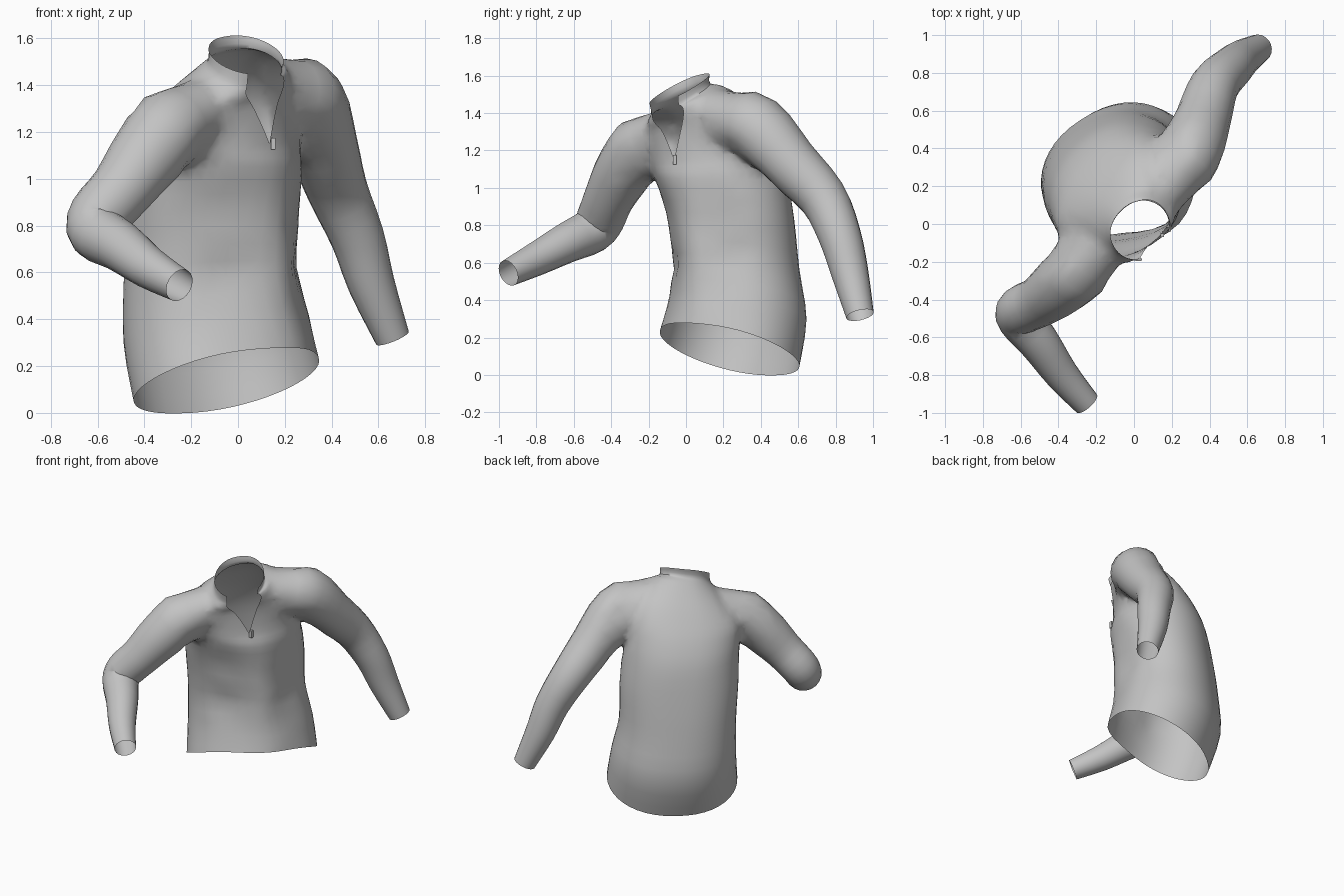
import bpy, bmesh, math
from mathutils import Vector, noise

cube = bpy.data.objects.get("Cube")
if cube:
    bpy.data.objects.remove(cube, do_unlink=True)

fabric = bpy.data.materials.new("grey fabric")
fabric.use_nodes = True
GREY = (0.55, 0.55, 0.55, 1)
fabric.diffuse_color = GREY
fabric.node_tree.nodes["Principled BSDF"].inputs["Base Color"].default_value = GREY
BODY, CAP, SLEEVE = 0, 1, 2


def refine(rows, steps):
    """Catmull-Rom interpolation of a short table."""
    out = []
    for i in range(len(rows) - 1):
        quad = [rows[max(0, min(len(rows) - 1, i + k))] for k in (-1, 0, 1, 2)]
        for s in range(steps):
            t = s / steps
            out.append([b + 0.5 * t * (c - a + t * (2*a - 5*b + 4*c - d + t * (3*(b - c) + d - a)))
                        for a, b, c, d in zip(*quad)])
    return out + [list(rows[-1])]


def skin(bm, rings, closed, index):
    for a, b in zip(rings, rings[1:]):
        n = len(a)
        for i in range(n if closed else n - 1):
            j = (i + 1) % n
            bm.faces.new((a[i], a[j], b[j], b[i])).material_index = index


def cap(bm, loop, centre):
    mid = bm.verts.new(centre)
    for a, b in zip(loop, loop[1:] + loop[:1]):
        bm.faces.new((a, b, mid)).material_index = CAP


def finish(bm, name, slots=1):
    bmesh.ops.recalc_face_normals(bm, faces=bm.faces)
    mesh = bpy.data.meshes.new(name)
    bm.to_mesh(mesh)
    bm.free()
    ob = bpy.data.objects.new(name, mesh)
    bpy.context.collection.objects.link(ob)
    for _ in range(slots):
        mesh.materials.append(fabric)
    return ob


# Torso and collar: z, centre x, centre y, half width, half depth, facing,
# front ridge, front tilt, side tilt, neck gap
TORSO = [
    (.138, -.05, .233, .435, .315, 39, .05, .14, .01, 0),
    (.36, -.095, .279, .415, .33, 34, .06, .09, .01, 0),
    (.60, -.118, .268, .39, .305, 33, .08, .05, 0, 0),
    (.85, -.108, .236, .395, .30, 36, .07, .02, 0, 0),
    (1.05, -.088, .187, .39, .31, 42, .04, 0, 0, 0),
    (1.17, -.081, .152, .39, .285, 45, .02, -.02, .02, 0),
    (1.30, -.067, .11, .385, .255, 45, .01, 0, .05, 8),
    (1.39, -.030, .058, .33, .215, 45, 0, -.03, .07, 16),
    (1.46, .014, 0, .22, .16, 45, 0, -.06, .06, 28),
    (1.48, .028, -.028, .17, .14, 45, 0, -.07, .04, 34),
    (1.53, .035, -.035, .165, .15, 45, 0, -.075, .035, 38),
]


def build_torso():
    bm = bmesh.new()
    rings, sides = [], 44
    ahead = Vector((1, -1, 0)).normalized()
    for z, cx, cy, hu, hv, facing, ridge, tv, tu, gap in refine(TORSO, 3):
        gap, facing = math.radians(max(gap, 0)), math.radians(facing)
        left = Vector((math.cos(facing), math.sin(facing), 0))
        front = Vector((left.y, -left.x, 0))
        crest = math.radians(45) - facing
        ring = []
        for i in range(sides + 1):
            t = gap + (math.tau - 2 * gap) * i / sides
            s, c = math.sin(t), math.cos(t)
            u = hu * math.copysign(abs(s) ** 0.9, s)
            v = hv * c
            if z < 1.2:
                # Soft waist folds
                fold = 0.02 * math.exp(-((z - .6) / .25) ** 2) * max(0, c + 0.4)
                v += fold * noise.noise(Vector((u * 5, v * 5, z * 7)))
            # Raised closure down the front
            away = math.remainder(t - crest, math.tau)
            bump = ahead * ridge * math.exp(-(away / 0.42) ** 2)
            ring.append(bm.verts.new(Vector((cx, cy, z + tv * c + tu * s)) + left * u + front * v + bump))
        rings.append(ring)
    skin(bm, rings, False, BODY)
    bmesh.ops.remove_doubles(bm, verts=bm.verts, dist=0.0005)
    # Temporary lids over hem and neck
    open_edges = set(e for e in bm.edges if e.is_boundary)
    while open_edges:
        first = open_edges.pop()
        loop = [first.verts[0], first.verts[1]]
        while True:
            nxt = next((e for e in loop[-1].link_edges if e in open_edges), None)
            if nxt is None:
                break
            open_edges.discard(nxt)
            loop.append(nxt.other_vert(loop[-1]))
        if loop[0] == loop[-1]:
            loop.pop()
        cap(bm, loop, sum((v.co for v in loop), Vector()) / len(loop))
    return finish(bm, "jacket", 3)


# Sleeve paths: x, y, z, radius
RIGHT = [(-.10, -.04, 1.29, .10), (-.25, -.19, 1.25, .172), (-.38, -.32, 1.11, .16),
         (-.50, -.41, .95, .135), (-.595, -.455, .84, .13), (-.60, -.505, .77, .122),
         (-.50, -.63, .71, .108), (-.38, -.80, .62, .09), (-.25, -.95, .545, .072)]
LEFT = [(.07, .11, 1.33, .09), (.19, .23, 1.365, .16), (.29, .38, 1.32, .175),
        (.365, .56, 1.13, .15), (.425, .73, .95, .13), (.51, .82, .75, .115),
        (.57, .875, .55, .10), (.66, .93, .32, .075)]


def build_sleeve(path, name):
    bm = bmesh.new()
    rows = refine(path, 3)
    pts = [Vector(r[:3]) for r in rows]
    rings, sides = [], 20
    side = Vector((1, -1, 0))
    for i, p in enumerate(pts):
        along = (pts[min(i + 1, len(pts) - 1)] - pts[max(i - 1, 0)]).normalized()
        side = (side - along * side.dot(along)).normalized()
        other = along.cross(side)
        rings.append([bm.verts.new(p + rows[i][3] * (side * math.cos(a) + other * math.sin(a)))
                      for a in (math.tau * k / sides for k in range(sides))])
    skin(bm, rings, True, SLEEVE)
    cap(bm, rings[0], pts[0])
    cap(bm, rings[-1], pts[-1])
    return finish(bm, name, 3)


# Weld sleeves onto the torso as one cloth shell
jacket = build_torso()
sleeves = [build_sleeve(RIGHT, "right_sleeve"), build_sleeve(LEFT, "left_sleeve")]
for sl in sleeves:
    mod = jacket.modifiers.new("join_" + sl.name, 'BOOLEAN')
    mod.operation, mod.object, mod.solver = 'UNION', sl, 'EXACT'
bpy.context.view_layer.update()
graph = bpy.context.evaluated_depsgraph_get()
welded = bpy.data.meshes.new_from_object(jacket.evaluated_get(graph))
jacket.modifiers.clear()
jacket.data = welded
for sl in sleeves:
    bpy.data.objects.remove(sl, do_unlink=True)

# Open the hem, neck and cuffs, then soften the shoulder seams
bm = bmesh.new()
bm.from_mesh(welded)
bmesh.ops.delete(bm, geom=[f for f in bm.faces if f.material_index == CAP], context='FACES')
bmesh.ops.remove_doubles(bm, verts=bm.verts, dist=0.004)
bmesh.ops.triangulate(bm, faces=bm.faces)
seam = {v for v in bm.verts if {BODY, SLEEVE} <= {f.material_index for f in v.link_faces}}
for _ in range(2):
    seam |= {e.other_vert(v) for v in seam for e in v.link_edges}
seam = [v for v in seam if not v.is_boundary]
for _ in range(5):
    bmesh.ops.smooth_vert(bm, verts=seam, factor=0.5, use_axis_x=True, use_axis_y=True, use_axis_z=True)
for f in bm.faces:
    f.material_index = 0
bm.to_mesh(welded)
bm.free()
welded.materials.clear()
welded.materials.append(fabric)

# Zip pull at the foot of the open neck
bm = bmesh.new()
bmesh.ops.create_cube(bm, size=1)
for v in bm.verts:
    v.co = Vector((.15 + v.co.x * .02, -.06 + v.co.y * .02, 1.15 + v.co.z * .05))
finish(bm, "zip_pull")

bpy.ops.object.select_all(action='DESELECT')
jacket.select_set(True)
bpy.context.view_layer.objects.active = jacket
bpy.ops.object.shade_smooth_by_angle(angle=math.radians(50))
